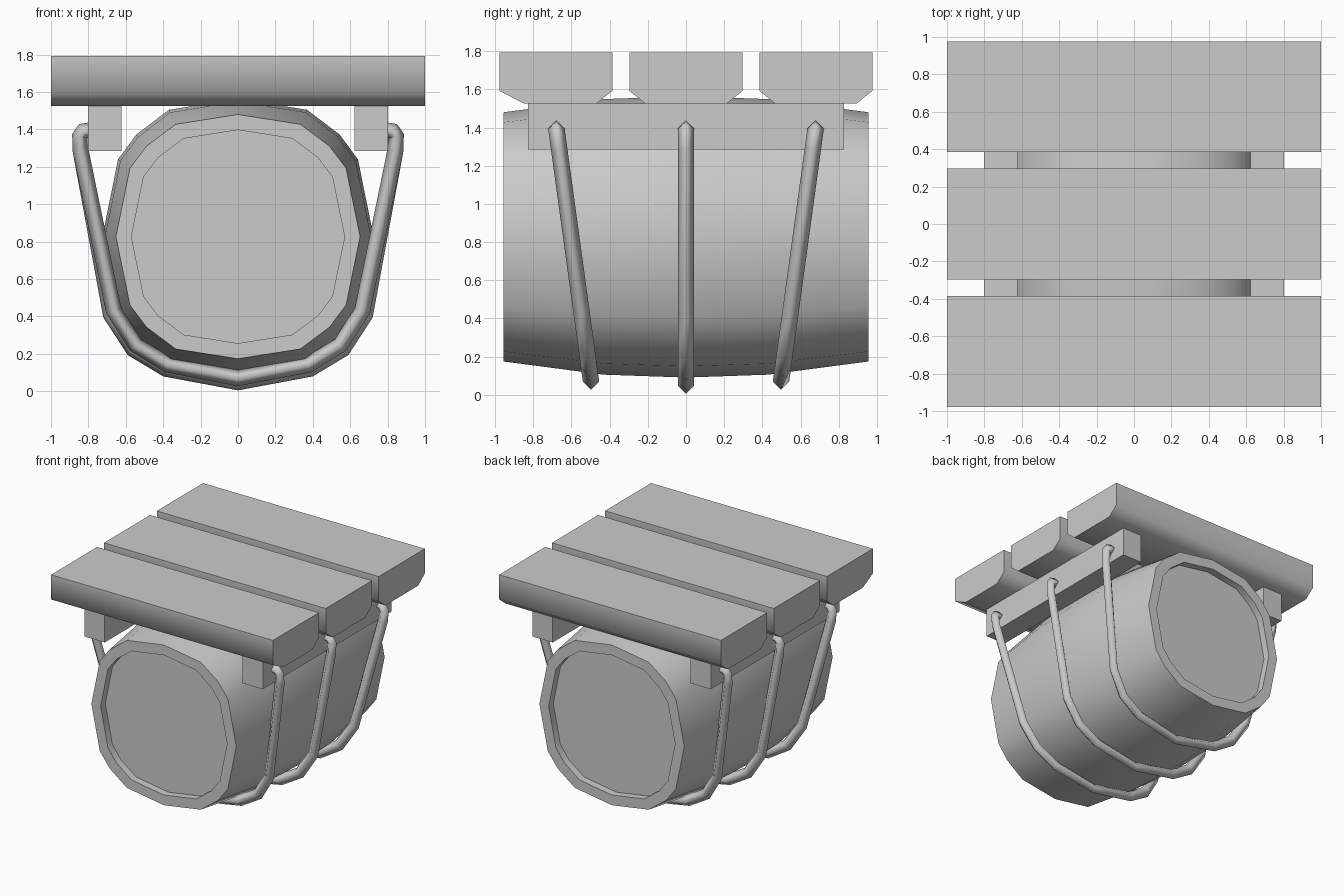
import bpy, math
from mathutils import Vector

if "Cube" in bpy.data.objects:
    bpy.data.objects.remove(bpy.data.objects["Cube"])


def loft(name, rings, angle):
    """Skin equal-sized rings of points, cap both ends, smooth below an angle."""
    n = len(rings[0])
    verts = [tuple(p) for r in rings for p in r]
    faces = [(i * n + j, i * n + (j + 1) % n, (i + 1) * n + (j + 1) % n, (i + 1) * n + j)
             for i in range(len(rings) - 1) for j in range(n)]
    faces.append(tuple(reversed(range(n))))
    faces.append(tuple(range(len(verts) - n, len(verts))))
    me = bpy.data.meshes.new(name)
    me.from_pydata(verts, [], faces)
    ob = bpy.data.objects.new(name, me)
    bpy.context.collection.objects.link(ob)
    bpy.ops.object.select_all(action='DESELECT')
    bpy.context.view_layer.objects.active = ob
    ob.select_set(True)
    bpy.ops.object.mode_set(mode='EDIT')
    bpy.ops.mesh.select_all(action='SELECT')
    bpy.ops.mesh.normals_make_consistent(inside=False)
    bpy.ops.object.mode_set(mode='OBJECT')
    bpy.ops.object.shade_smooth_by_angle(angle=math.radians(angle))
    return ob


# Seat planks: chamfered lower edges, extruded along x
Z0, ZC, Z1 = 1.525, 1.592, 1.793
for name, a, b, ca, cb in (("front_plank", -0.978, -0.386, 0.13, 0.085),
                           ("middle_plank", -0.297, 0.297, 0.085, 0.085),
                           ("back_plank", 0.384, 0.977, 0.085, 0.085)):
    prof = [(a + ca, Z0), (b - cb, Z0), (b, ZC), (b, Z1), (a, Z1), (a, ZC)]
    loft(name, [[(x, y, z) for y, z in prof] for x in (-1, 1)], 70)

# Rails under the planks
for s, side in ((-1, "left"), (1, "right")):
    sect = [(0.622 * s, 1.285), (0.803 * s, 1.285), (0.803 * s, 1.525), (0.622 * s, 1.525)]
    loft(side + "_rail", [[(x, y, z) for x, z in sect] for y in (-0.828, 0.828)], 30)

# Barrel: rounded-square 16-sided section, bulging, with recessed lids
quarter = [(0, 1), (0.51, 0.92), (0.75, 0.74), (0.885, 0.56)]
section = (quarter + [(1, 0)] + [(x, -z) for x, z in reversed(quarter)]
           + [(-x, -z) for x, z in quarter[1:]] + [(-1, 0)]
           + [(-x, z) for x, z in reversed(quarter[1:])])
half = [(-0.895, 0.570, 0.570), (-0.955, 0.570, 0.570), (-0.955, 0.653, 0.653),
        (-0.43, 0.711, 0.722)]
stations = half + [(0, 0.725, 0.737)] + [(-y, rx, rz) for y, rx, rz in reversed(half)]
loft("barrel", [[(u * rx, y, 0.827 + v * rz) for u, v in section]
                for y, rx, rz in stations], 35)

# Ropes: four-sided sweeps slung under the barrel, ends sunk in the rails
R = 0.043
hang = [(0.385, 0.12), (0.56, 0.225), (0.68, 0.41)]
hook = [(0.842, 1.29), (0.845, 1.365), (0.828, 1.392), (0.78, 1.397)]


def rope(name, s):
    lift = 0.022 * abs(s)
    arm = ([(x * (1 - lift), z + lift) for x, z in hang] + hook)
    path = [(-x, z) for x, z in reversed(arm)] + [(0, 0.048 + lift)] + arm
    pts = [Vector((x, s * (0.495 + 0.185 * (z - 0.05) / 1.35), z)) for x, z in path]
    rings = []
    for i, p in enumerate(pts):
        d1 = (p - pts[max(i - 1, 0)]).normalized()
        d2 = (pts[min(i + 1, len(pts) - 1)] - p).normalized()
        t = (d1 + d2).normalized()
        side = (Vector((0, 1, 0)) - t * t.y).normalized()
        up = t.cross(side)
        rings.append([p + side * R, p + up * R, p - side * R, p - up * R])
    loft(name, rings, 100)


for name, s in (("front_rope", -1), ("middle_rope", 0), ("back_rope", 1)):
    rope(name, s)
